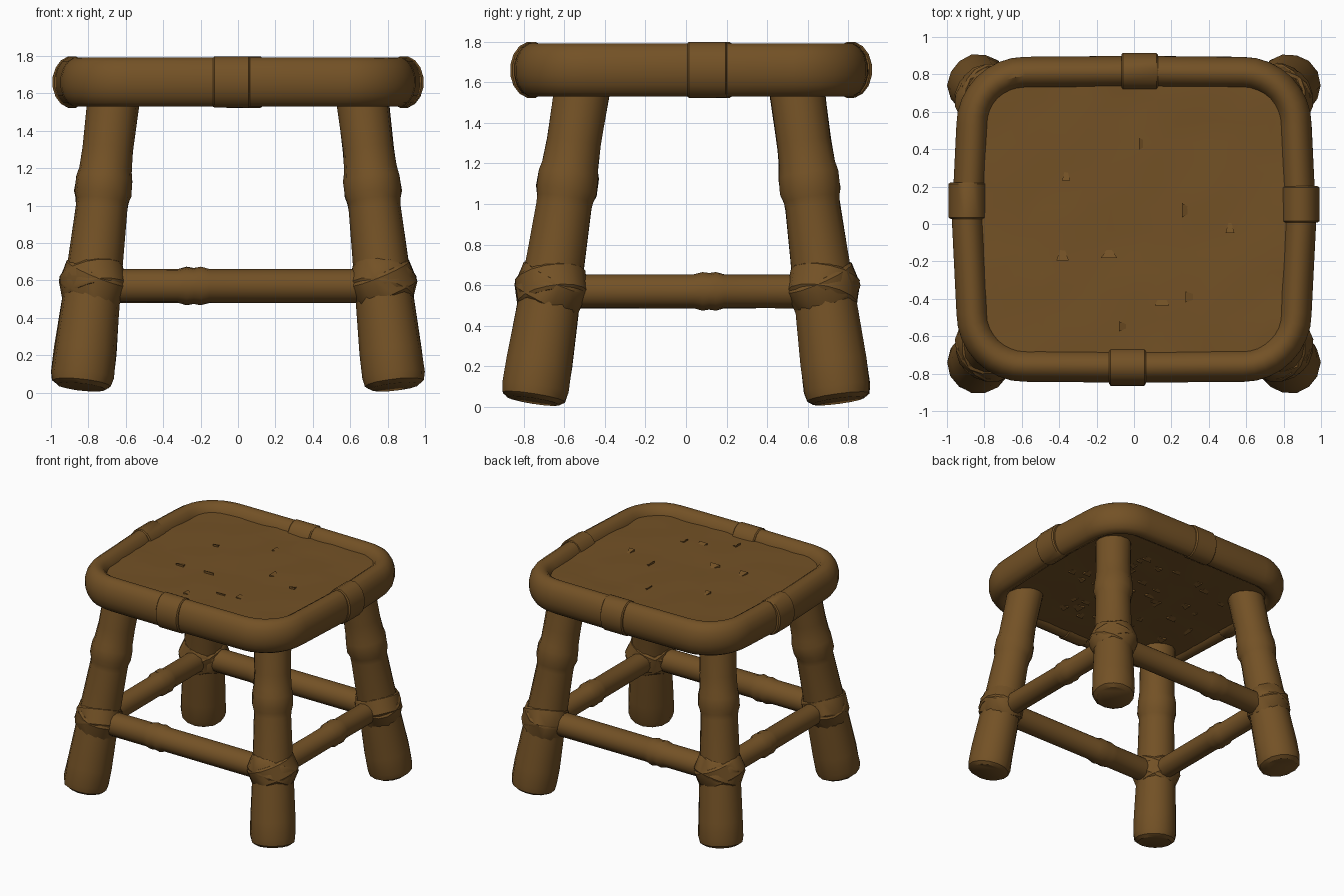
import bpy, bmesh, random
from math import sin, cos, pi, radians
from mathutils import Vector

random.seed(4)
cube = bpy.data.objects.get("Cube")
if cube:
    bpy.data.objects.remove(cube, do_unlink=True)

wood = bpy.data.materials.new("brown_wood")
wood.use_nodes = True
COLOUR = (0.172, 0.083, 0.019, 1)
wood.diffuse_color = COLOUR
wood.node_tree.nodes["Principled BSDF"].inputs["Base Color"].default_value = COLOUR


def finish(name, bm, angle=35):
    bmesh.ops.recalc_face_normals(bm, faces=bm.faces[:])
    mesh = bpy.data.meshes.new(name)
    bm.to_mesh(mesh)
    bm.free()
    mesh.materials.append(wood)
    obj = bpy.data.objects.new(name, mesh)
    bpy.context.collection.objects.link(obj)
    bpy.ops.object.select_all(action="DESELECT")
    obj.select_set(True)
    bpy.context.view_layer.objects.active = obj
    bpy.ops.object.shade_smooth_by_angle(angle=radians(angle))


def bridge(bm, a, b):
    n = len(a)
    for i in range(n):
        bm.faces.new((a[i], a[(i + 1) % n], b[(i + 1) % n], b[i]))


def tube(name, path, sizes, sides=14, ref=(0, 0, 1), closed=False, rough=0.0):
    """Sweep an ellipse (side radius, up radius) along a path."""
    bm = bmesh.new()
    path = [Vector(p) for p in path]
    n = len(path)
    rings = []
    for i, p in enumerate(path):
        before = path[i - 1] if closed or i else p
        after = path[(i + 1) % n] if closed or i < n - 1 else p
        t = (after - before).normalized()
        side = t.cross(Vector(ref)).normalized()
        up = side.cross(t)
        w, h = sizes[i % len(sizes)]
        ring = []
        for k in range(sides):
            a = 2 * pi * (k + 0.5) / sides
            f = 1 + random.uniform(-rough, rough)
            ring.append(bm.verts.new(p + side * (cos(a) * w * f) + up * (sin(a) * h * f)))
        rings.append(ring)
    for a, b in zip(rings, rings[1:]):
        bridge(bm, a, b)
    if closed:
        bridge(bm, rings[-1], rings[0])
    else:
        bm.faces.new(rings[0])
        bm.faces.new(rings[-1])
    finish(name, bm)


def pole(name, start, end, profile, ref, rough=0.02):
    """Straight bamboo pole; profile holds (fraction along, radius)."""
    start, end = Vector(start), Vector(end)
    tube(name, [start.lerp(end, f) for f, r in profile],
         [(r, r) for f, r in profile], ref=ref, rough=rough)


# Seat rim: a rounded square loop, its left and right sides bowed out
CY, RIM_Z = 0.025, 1.66
HX, HY, R = 0.888, 0.787, 0.28
CX, CORNER_Y = HX - 0.025 - R, HY - 0.005 - R


def outline(steps=8):
    pts = []
    corners = [(1, 1), (-1, 1), (-1, -1), (1, -1)]
    middles = [(0, HY), (-HX, 0), (0, -HY), (HX, 0)]
    for q, ((sx, sy), (mx, my)) in enumerate(zip(corners, middles)):
        for k in range(steps + 1):
            a = pi / 2 * (q + k / steps)
            pts.append((sx * CX + R * cos(a), CY + sy * CORNER_Y + R * sin(a), RIM_Z))
        pts.append((mx, CY + my, RIM_Z))
    return pts


tube("seat_rim", outline(), [(0.088, 0.133)], sides=16, closed=True, rough=0.008)

# Wrapped bands at the middle of each rim side
for name, x, y, along in [("front_band", -0.035, CY - HY, (1, 0, 0)),
                          ("back_band", 0.03, CY + HY, (1, 0, 0)),
                          ("left_band", HX, 0.105, (0, 1, 0)),
                          ("right_band", -HX, 0.125, (0, 1, 0))]:
    c, d = Vector((x, y, RIM_Z)), Vector(along)
    tube(name, [c + d * o for o in (-0.098, -0.09, 0.09, 0.098)],
         [(0.094, 0.134), (0.105, 0.14), (0.105, 0.14), (0.094, 0.134)],
         sides=16, rough=0.006)

# Uneven seat panel, its corners kept inside the rim
bm = bmesh.new()
for z in (1.728, 1.552):
    made = bmesh.ops.create_grid(bm, x_segments=14, y_segments=13, size=1)
    for v in made["verts"]:
        x, y = v.co.x * (HX - 0.03), v.co.y * (HY - 0.03)
        over = Vector((max(abs(x) - CX, 0), max(abs(y) - CORNER_Y, 0)))
        if over.x and over.y and over.length > R - 0.02:
            over *= (R - 0.02) / over.length
            x = (CX + over.x) * (1 if x > 0 else -1)
            y = (CORNER_Y + over.y) * (1 if y > 0 else -1)
        v.co = (x + random.uniform(-0.012, 0.012), CY + y + random.uniform(-0.012, 0.012),
                z + random.uniform(-0.007, 0.007))
bmesh.ops.bridge_loops(bm, edges=[e for e in bm.edges if e.is_boundary])
finish("seat_panel", bm, 30)

# Loose fibre ends: low wedges on both faces of the seat
bm = bmesh.new()
for z, sign, count in ((1.726, 1, 9), (1.554, -1, 50)):
    for i in range(count):
        base = Vector((random.uniform(-0.65, 0.65), random.uniform(-0.55, 0.6), z))
        wide = Vector((random.uniform(0.02, 0.045), 0, 0))
        back = Vector((0, random.uniform(0.06, 0.1), -sign * 0.012))
        if i % 2:
            wide, back = wide.yxz, back.yxz
        lift = Vector((0, 0, sign * 0.015))
        a, b, c, d, tip = [bm.verts.new(base + o) for o in
                           (wide + lift, lift - wide, -wide - lift, wide - lift, back)]
        for face in ((a, b, c, d), (a, b, tip), (b, c, tip), (c, d, tip), (d, a, tip)):
            bm.faces.new(face)
finish("seat_fibres", bm, 20)

# Splayed legs with a swollen joint, and crossed lashings
LEG = [(0, 0.13), (0.012, 0.158), (0.04, 0.167), (0.12, 0.166), (0.34, 0.152),
       (0.6, 0.138), (0.625, 0.141), (0.65, 0.153), (0.7, 0.151), (0.73, 0.141),
       (0.8, 0.136), (1, 0.14)]
for sx, sn in ((1, "left"), (-1, "right")):
    for sy, fn in ((-1, "front"), (1, "back")):
        foot = Vector((sx * 0.838, sy * 0.752, 0.03))
        top = Vector((sx * 0.66, sy * 0.52 + 0.018, 1.62))
        label = fn + "_" + sn
        pole(label + "_leg", foot, top, LEG, (1, 0, 0))
        axis = (top - foot).normalized()
        knot = foot.lerp(top, 0.35)
        across = Vector((sx, -sy, 0)).normalized()
        for lean, end in ((0.4, "upper"), (-0.4, "lower")):
            d = (axis + across * lean).normalized()
            tube(label + "_lashing_" + end,
                 [knot + d * o for o in (-0.07, -0.055, 0.055, 0.07)],
                 [(0.168 * f, 0.182 * f) for f in (0.93, 1, 1, 0.93)],
                 sides=16, ref=across, rough=0.02)


# Stretchers between the legs, each with one joint
def rail(name, start, end, joint, r):
    profile = [(0, r), (joint - 0.06, r), (joint - 0.03, r + 0.012), (joint - 0.005, r + 0.006),
               (joint + 0.02, r + 0.013), (joint + 0.05, r), (1, r)]
    pole(name, start, end, profile, (0, 0, 1), 0.015)


RX, RY, RZ = 0.765, 0.67, 0.57
for sign, long_name, short_name in ((-1, "front", "right"), (1, "back", "left")):
    rail(long_name + "_stretcher", (-RX, sign * RY, RZ), (RX, sign * RY, RZ), 0.35, 0.09)
    rail(short_name + "_stretcher", (sign * RX, -RY, RZ), (sign * RX, RY, RZ), 0.59, 0.083)
